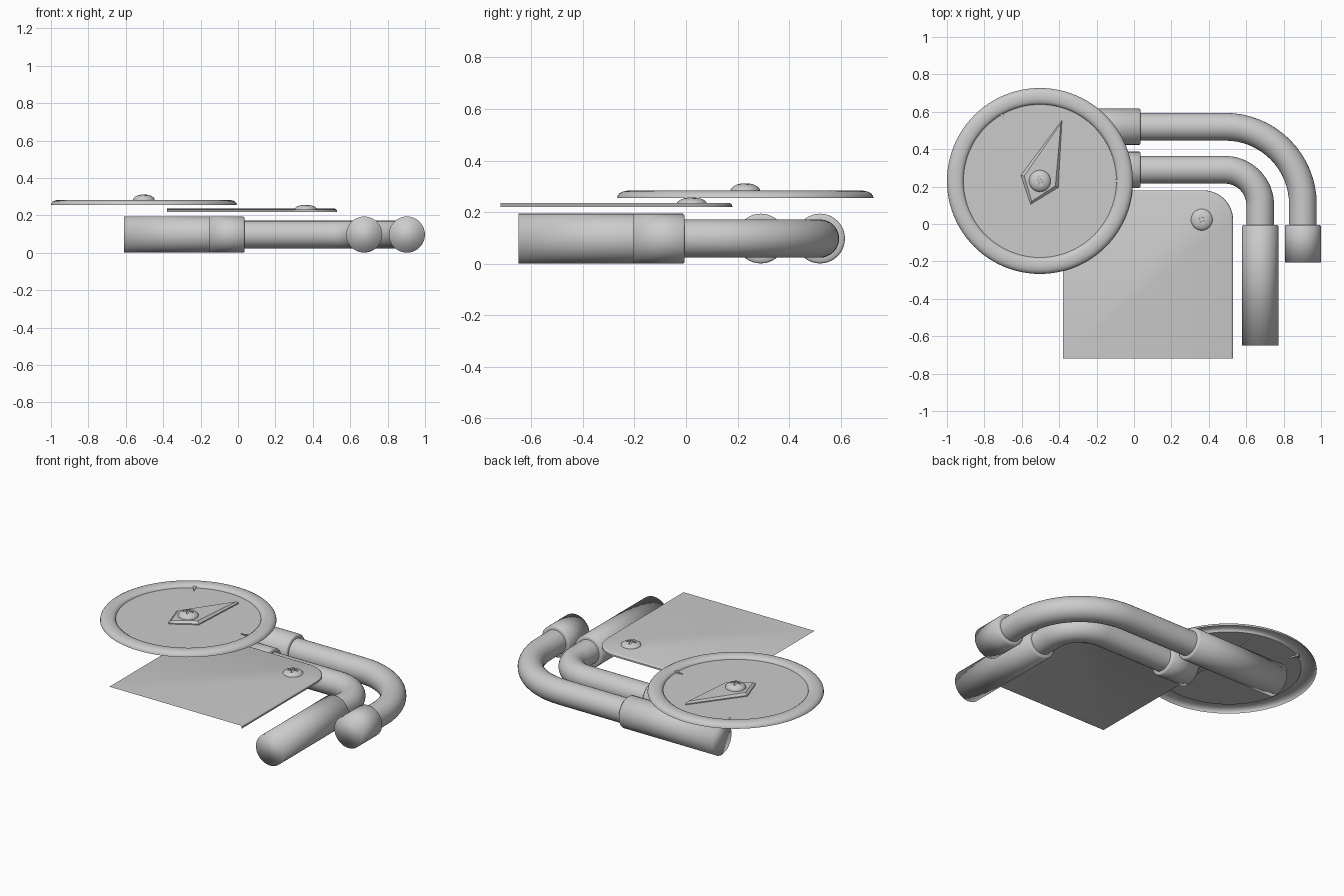
import bpy, bmesh, math
from mathutils import Matrix, Vector

if "Cube" in bpy.data.objects:
    bpy.data.objects.remove(bpy.data.objects["Cube"])

grey = bpy.data.materials.new("plain grey")
grey.diffuse_color = (0.6, 0.6, 0.6, 1)
grey.use_nodes = True
grey.node_tree.nodes["Principled BSDF"].inputs["Base Color"].default_value = grey.diffuse_color


def finish(name, bm, smooth=None, fix=True):
    if fix:
        bmesh.ops.recalc_face_normals(bm, faces=bm.faces)
    me = bpy.data.meshes.new(name)
    bm.to_mesh(me)
    bm.free()
    ob = bpy.data.objects.new(name, me)
    bpy.context.collection.objects.link(ob)
    me.materials.append(grey)
    bpy.ops.object.select_all(action='DESELECT')
    bpy.context.view_layer.objects.active = ob
    ob.select_set(True)
    if smooth == "all":
        bpy.ops.object.shade_smooth()
    elif smooth:
        bpy.ops.object.shade_smooth_by_angle(angle=math.radians(smooth))
    return ob


def lathe(profile, n):
    """Revolve (radius, z) points around z; radius 0 closes to a fan."""
    bm = bmesh.new()
    rings = []
    for r, z in profile:
        k = 1 if r == 0 else n
        rings.append([bm.verts.new((r * math.cos(2 * math.pi * i / n),
                                    r * math.sin(2 * math.pi * i / n), z)) for i in range(k)])
    for a, b in zip(rings, rings[1:]):
        for i in range(n):
            vs = [a[i % len(a)], a[(i + 1) % len(a)], b[(i + 1) % len(b)], b[i % len(b)]]
            bm.faces.new(list(dict.fromkeys(vs)))
    return bm


AXIS_Z = 0.0975

# Bent pipes: straight run along x, a quarter bend, then straight toward the front
def pipe(name, y, x, bend):
    cx, cy = x - bend, y - bend
    path = [(0.0, y)]
    path += [(cx + bend * math.sin(t * math.pi / 32), cy + bend * math.cos(t * math.pi / 32))
             for t in range(17)]
    path.append((x, -0.03))
    bm = bmesh.new()
    n, prev = 32, None
    for i, p in enumerate(path):
        a, b = Vector(path[max(i - 1, 0)]), Vector(path[min(i + 1, len(path) - 1)])
        d = (b - a).normalized()
        ring = []
        for k in range(n):
            u = 2 * math.pi * k / n
            s = 0.074 * math.cos(u)
            ring.append(bm.verts.new((p[0] - d.y * s, p[1] + d.x * s,
                                      AXIS_Z + 0.074 * math.sin(u))))
        if prev:
            for k in range(n):
                bm.faces.new((prev[k], prev[(k + 1) % n], ring[(k + 1) % n], ring[k]))
        prev = ring
    finish(name, bm, 40)


# Sleeves: wider tubes over the pipe ends, capped at the far end
def sleeve(name, mouth, direction, length):
    r = 0.0965
    bm = lathe([(0.072, 0), (r - 0.006, 0), (r, 0.006), (r, length)], 40)
    rim = [e for e in bm.edges if all(abs(v.co.z - length) < 1e-5 for v in e.verts)]
    bmesh.ops.contextual_create(bm, geom=rim)
    rot = Vector((0, 0, 1)).rotation_difference(Vector(direction)).to_matrix().to_4x4()
    bm.transform(Matrix.Translation((mouth[0], mouth[1], AXIS_Z)) @ rot)
    finish(name, bm, "all")


for label, y, x, bend, side_len, front_len in (("outer", 0.52, 0.903, 0.415, 0.645, 0.2),
                                               ("inner", 0.29, 0.675, 0.19, 0.19, 0.645)):
    pipe(label + "_pipe", y, x, bend)
    sleeve(label + "_side_sleeve", (0.035, y), (-1, 0, 0), side_len)
    sleeve(label + "_front_sleeve", (x, -0.005), (0, -1, 0), front_len)

# Dial: thin pressed disc with a raised rounded rim
DX, DY = -0.503, 0.23
bm = lathe([(0, 0.264), (0.409, 0.264), (0.412, 0.272), (0.422, 0.279), (0.438, 0.283),
            (0.458, 0.283), (0.475, 0.280), (0.488, 0.273), (0.495, 0.264), (0.497, 0.255)], 96)
for f in bm.faces:
    if f.normal.z < 0:
        f.normal_flip()
bm.transform(Matrix.Translation((DX, DY, 0)))
finish("dial", bm, 50)

# Dial ticks: small wedges pointing inward from the rim
for i, ang in enumerate((0, 120)):
    bm = bmesh.new()
    for z in (0.256, 0.274):
        tri = [bm.verts.new(p) for p in ((0.362, 0, z - 0.006 * (z > 0.26)),
                                         (0.42, -0.011, z), (0.42, 0.011, z))]
        bm.faces.new(tri)
    bm.verts.ensure_lookup_table()
    v = bm.verts[:]
    for k in range(3):
        j = (k + 1) % 3
        bm.faces.new((v[k], v[j], v[j + 3], v[k + 3]))
    bm.transform(Matrix.Translation((DX, DY, 0)) @ Matrix.Rotation(math.radians(ang), 4, 'Z'))
    finish("dial_tick_%d" % (i + 1), bm)

# Needle: kite with bevelled sides
bm = bmesh.new()
base = [bm.verts.new((x, y, 0.262)) for x, y in
        ((-0.385, 0.555), (-0.605, 0.26), (-0.553, 0.105), (-0.405, 0.195))]
face = bm.faces.new(base)
top = bmesh.ops.extrude_face_region(bm, geom=[face])["geom"]
cap = next(g for g in top if isinstance(g, bmesh.types.BMFace))
bmesh.ops.translate(bm, verts=cap.verts, vec=(0, 0, 0.008))
bm.normal_update()
bmesh.ops.inset_region(bm, faces=[cap], thickness=0.018)
bmesh.ops.translate(bm, verts=cap.verts, vec=(0, 0, 0.012))
finish("needle", bm)

# Cover plate: open sheet with a lip rolled down along its back and right edges
bm = bmesh.new()
LEFT, FRONT, CX, CY = -0.38, -0.72, 0.37, 0.02
rows = []
for r, z in ((0.147, 0.236), (0.154, 0.2335), (0.159, 0.228), (0.16, 0.219)):
    pts = [(LEFT, CY + r)]
    pts += [(CX + r * math.sin(t * math.pi / 24), CY + r * math.cos(t * math.pi / 24))
            for t in range(13)]
    pts.append((CX + r, FRONT))
    rows.append([bm.verts.new((x, y, z)) for x, y in pts])
for a, b in zip(rows, rows[1:]):
    for i in range(len(a) - 1):
        bm.faces.new((a[i], b[i], b[i + 1], a[i + 1]))
bm.faces.new(rows[0] + [bm.verts.new((LEFT, FRONT, 0.236))])
bm.normal_update()
for f in bm.faces:
    if f.normal.z < 0:
        f.normal_flip()
finish("cover_plate", bm, 35, fix=False)


# Domed screws with a cross slot cut into the head
def screw(name, x, y, z, height):
    prof = [(0, 0), (0.058, 0), (0.058, 0.004)]
    prof += [(0.058 * math.cos(t * math.pi / 16), 0.004 + (height - 0.004) * math.sin(t * math.pi / 16))
             for t in range(1, 8)] + [(0, height)]
    bm = lathe(prof, 32)
    place = Matrix.Translation((x, y, z))
    bm.transform(place)
    head = finish(name, bm, 45)
    for i, ang in enumerate((20, 110)):
        bm = bmesh.new()
        bmesh.ops.create_cube(bm, size=1, matrix=place @ Matrix.Rotation(math.radians(ang), 4, 'Z')
                              @ Matrix.Translation((0, 0, height)) @ Matrix.Diagonal((0.06, 0.012, 0.018, 1)))
        cutter = finish("%s_slot_cutter_%d" % (name, i + 1), bm)
        cutter.hide_render = True
        cutter.hide_set(True)
        mod = head.modifiers.new("slot", 'BOOLEAN')
        mod.operation = 'DIFFERENCE'
        mod.object = cutter


screw("plate_screw", 0.362, 0.023, 0.229, 0.028)
screw("dial_screw", DX, DY, 0.278, 0.034)
